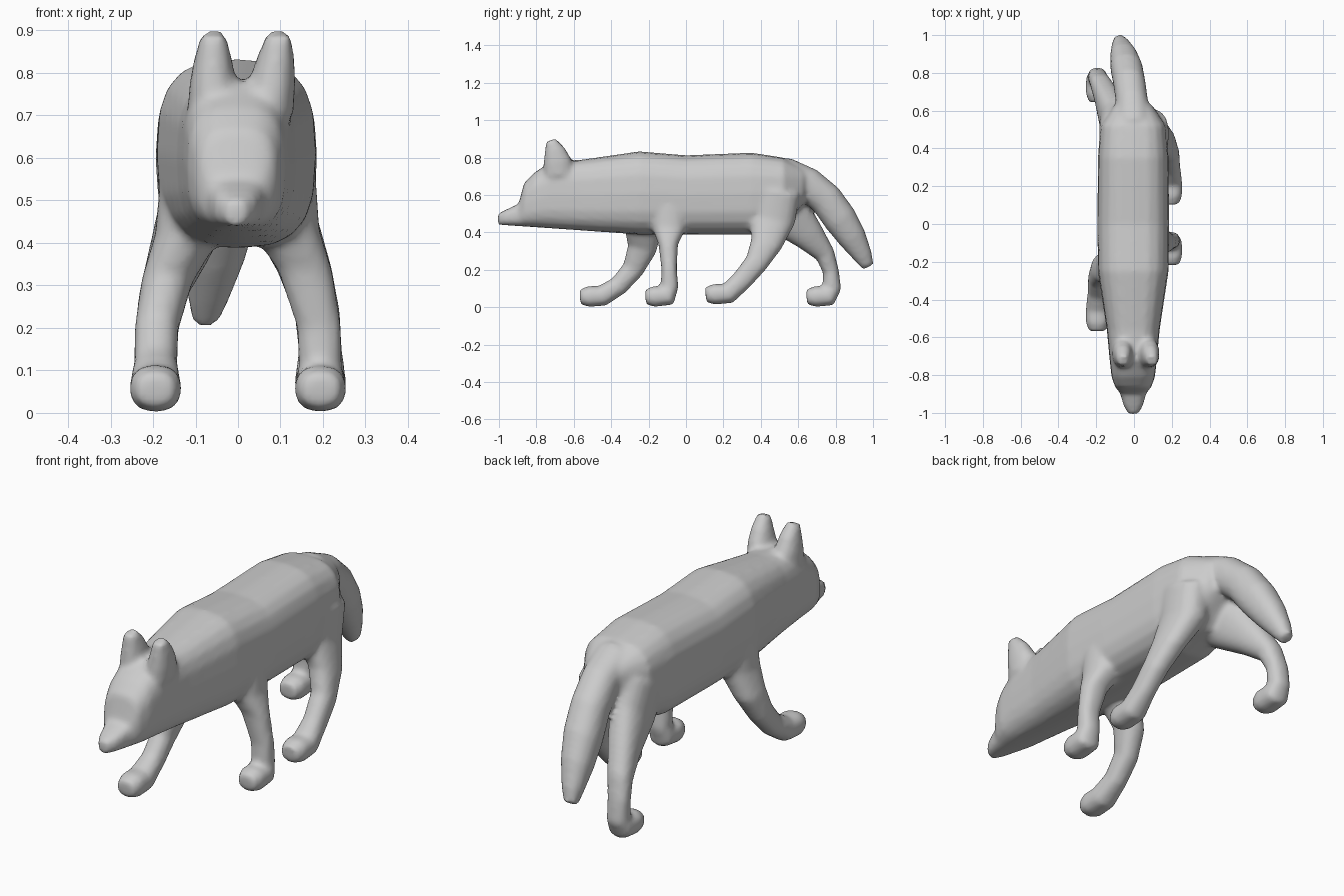
import bpy, bmesh, math
from mathutils import Vector

if "Cube" in bpy.data.objects:
    bpy.data.objects.remove(bpy.data.objects["Cube"])

bm = bmesh.new()
SIDES = 20


def loft(rings, power=2.2, upright=False):
    """Skin rings (x, y, z, half width in x, half depth) along a path, closed at both ends."""
    loops = []
    for i, (x, y, z, rx, rn) in enumerate(rings):
        a, b = rings[max(i - 1, 0)], rings[min(i + 1, len(rings) - 1)]
        t = Vector((0, b[1] - a[1], b[2] - a[2])).normalized()
        n = Vector((0, 0, 1)) if upright else Vector((0, -t.z, t.y))
        loop = []
        for k in range(SIDES):
            c, s = math.cos(math.tau * k / SIDES), math.sin(math.tau * k / SIDES)
            u = math.copysign(abs(c) ** (2 / power), c) * rx
            v = math.copysign(abs(s) ** (2 / power), s) * rn
            loop.append(bm.verts.new(Vector((x + u, y, z)) + n * v))
        loops.append(loop)
    for p, q in zip(loops, loops[1:]):
        for k in range(SIDES):
            j = (k + 1) % SIDES
            bm.faces.new((p[k], p[j], q[j], q[k]))
    bm.faces.new(loops[0][::-1])
    bm.faces.new(loops[-1])


def belly(y):
    """Height of the underside: sloping from chin to chest, level, then rising at the rump."""
    return max(.388, .388 - .07 * (y + .25)) + max(0, y - .48) * 1.1


# head and torso: y, top height, half width
torso = [(-1.005, .50, .025), (-.965, .52, .05), (-.895, .552, .07), (-.865, .665, .095),
         (-.81, .72, .115), (-.72, .78, .125), (-.56, .788, .14), (-.25, .833, .187),
         (0, .812, .19), (.35, .826, .187), (.52, .80, .175), (.63, .745, .10)]
loft([(-.004, y, (top + belly(y)) / 2, w, (top - belly(y)) / 2) for y, top, w in torso],
     2.9, True)

# ears: tapering upwards and leaning back
for base, tip in ((-.06, -.058), (.07, .096)):
    loft([(base + (tip - base) * f, -.68 - .044 * f * f, .70 + .192 * f,
           .06 - .032 * f * f, .085 - .057 * f * f) for f in (0, .4, .7, 1)])

# tail: y, z, thickness, swinging to one side towards the tip
tail = [(.45, .66, .14), (.56, .69, .105), (.655, .655, .09), (.75, .575, .09),
        (.825, .47, .09), (.89, .37, .076), (.945, .275, .052), (.975, .215, .032)]
loft([(-.07 * ((y - .45) / .5) ** 2, y, z, r * .95, r) for y, z, r in tail])


def leg(side, limb, toe, lift=0):
    """Limb rings (y, z, thickness) followed by a standard paw; legs splay out downwards."""
    paw = [(toe + .12, .061, .056), (toe + .045, .057, .056), (toe, .054, .039)]
    rings = []
    for y, z, r in limb + [(y, z + lift, r) for y, z, r in paw]:
        t = min(max((z - .15) / .3, 0), 1) ** 2
        rings.append((side * (.194 - .095 * t), y, z, (.051 if z > .08 else .061) + .034 * t, r))
    rings[-1] = rings[-1][:3] + (.045, .039)
    loft(rings, 2.3)


# front legs
leg(-1, [(-.22, .55, .11), (-.23, .42, .10), (-.235, .31, .078), (-.285, .20, .058),
         (-.36, .115, .052)], -.567)
leg(1, [(-.09, .55, .10), (-.09, .43, .095), (-.095, .335, .052), (-.09, .2, .041),
        (-.088, .11, .048)], -.217)

# hind legs
leg(1, [(.48, .62, .13), (.46, .47, .125), (.43, .34, .085), (.375, .235, .062),
        (.30, .145, .056)], .105, .012)
leg(-1, [(.48, .62, .13), (.545, .49, .13), (.66, .38, .085), (.745, .28, .053),
         (.775, .19, .043), (.78, .10, .05)], .645)

bmesh.ops.recalc_face_normals(bm, faces=bm.faces[:])
mesh = bpy.data.meshes.new("animal_body")
bm.to_mesh(mesh)
bm.free()
body = bpy.data.objects.new("animal_body", mesh)
bpy.context.collection.objects.link(body)

# melt the parts into one smooth skin
fuse = body.modifiers.new("fuse", 'REMESH')
fuse.mode = 'VOXEL'
fuse.voxel_size = .013
fuse.use_smooth_shade = True
soften = body.modifiers.new("soften", 'SMOOTH')
soften.factor = .5
soften.iterations = 5
